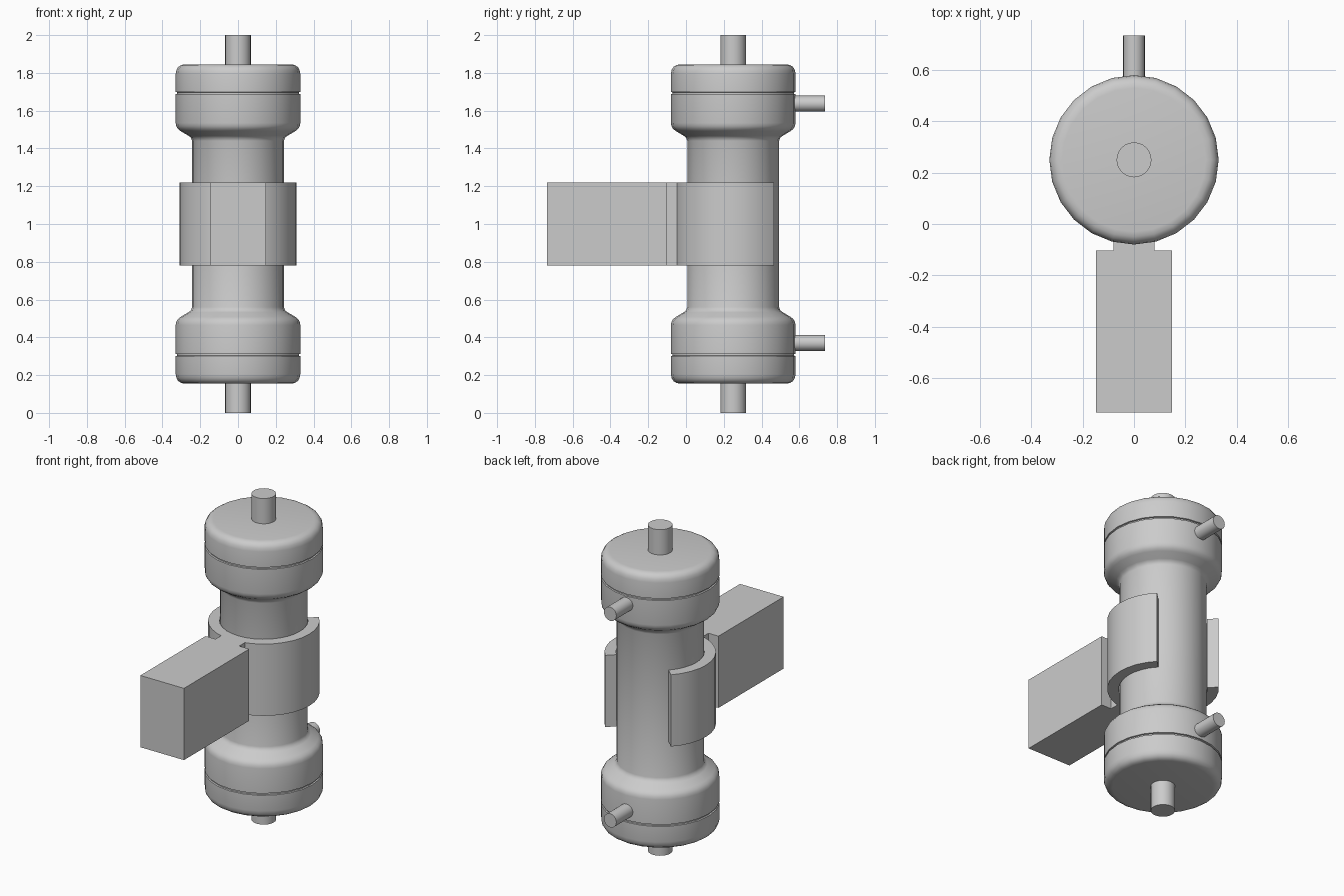
import bpy, bmesh
from math import sin, cos, pi, radians
from mathutils import Matrix

if "Cube" in bpy.data.objects:
    bpy.data.objects.remove(bpy.data.objects["Cube"])

AXIS_Y = 0.25   # centre line of the upright body
SEGS = 24


def finish(bm, name, smooth=True, angle=35):
    bmesh.ops.recalc_face_normals(bm, faces=bm.faces)
    me = bpy.data.meshes.new(name)
    bm.to_mesh(me)
    bm.free()
    ob = bpy.data.objects.new(name, me)
    bpy.context.collection.objects.link(ob)
    if smooth:
        bpy.ops.object.select_all(action='DESELECT')
        ob.select_set(True)
        bpy.context.view_layer.objects.active = ob
        bpy.ops.object.shade_smooth_by_angle(angle=radians(angle))
    return ob


def lathe(name, profile):
    bm = bmesh.new()
    rings = [[bm.verts.new((r * cos(2 * pi * i / SEGS), AXIS_Y + r * sin(2 * pi * i / SEGS), z))
              for i in range(SEGS)] for r, z in profile]
    for a, b in zip(rings, rings[1:]):
        for i in range(SEGS):
            j = (i + 1) % SEGS
            bm.faces.new((a[i], a[j], b[j], b[i]))
    bm.faces.new(rings[0])
    bm.faces.new(rings[-1])
    return finish(bm, name)


def cylinder(name, radius, length, centre, along_y=False):
    bm = bmesh.new()
    m = Matrix.Translation(centre)
    if along_y:
        m = m @ Matrix.Rotation(pi / 2, 4, 'X')
    bmesh.ops.create_cone(bm, cap_ends=True, segments=SEGS, radius1=radius,
                          radius2=radius, depth=length, matrix=m)
    return finish(bm, name)


def extrude_outline(name, pts, z0, z1, smooth):
    bm = bmesh.new()
    face = bm.faces.new([bm.verts.new((x, y, z0)) for x, y in pts])
    new = bmesh.ops.extrude_face_region(bm, geom=[face])['geom']
    bmesh.ops.translate(bm, vec=(0, 0, z1 - z0),
                        verts=[v for v in new if isinstance(v, bmesh.types.BMVert)])
    return finish(bm, name, smooth)


# Body: lower half profile (rounded cap, groove, shoulder), mirrored about z = 1
half = [(0.28, 0.155), (0.300, 0.158), (0.316, 0.168), (0.326, 0.184), (0.33, 0.205),
        (0.33, 0.301), (0.322, 0.303), (0.322, 0.311), (0.33, 0.313),
        (0.33, 0.465), (0.327, 0.482), (0.318, 0.497), (0.304, 0.508),
        (0.262, 0.533), (0.249, 0.543), (0.243, 0.56)]
lathe("filter_body", half + [(r, 2 - z) for r, z in reversed(half)])

# End pipes and rear side ports, one pair per end
for end, zc, zp in (("lower", 0.085, 0.37), ("upper", 1.915, 1.637)):
    cylinder(end + "_end_pipe", 0.068, 0.17, (0, AXIS_Y, zc))
    cylinder(end + "_side_port", 0.042, 0.215, (0, 0.6275, zp), along_y=True)

# C-shaped clip around the body, open at the back
N = 24
angles = [radians(136 + 268 * i / N) for i in range(N + 1)]
outer = [(0.31 * cos(a), AXIS_Y + 0.31 * sin(a)) for a in angles]
inner = [(0.246 * cos(a), AXIS_Y + 0.246 * sin(a)) for a in reversed(angles)]
extrude_outline("clip", outer + inner, 0.78, 1.22, True)

# Mounting block with narrow neck
extrude_outline("mounting_block",
                [(-0.148, -0.735), (0.148, -0.735), (0.148, -0.103), (0.08, -0.103),
                 (0.08, -0.045), (-0.08, -0.045), (-0.08, -0.103), (-0.148, -0.103)],
                0.78, 1.22, False)
